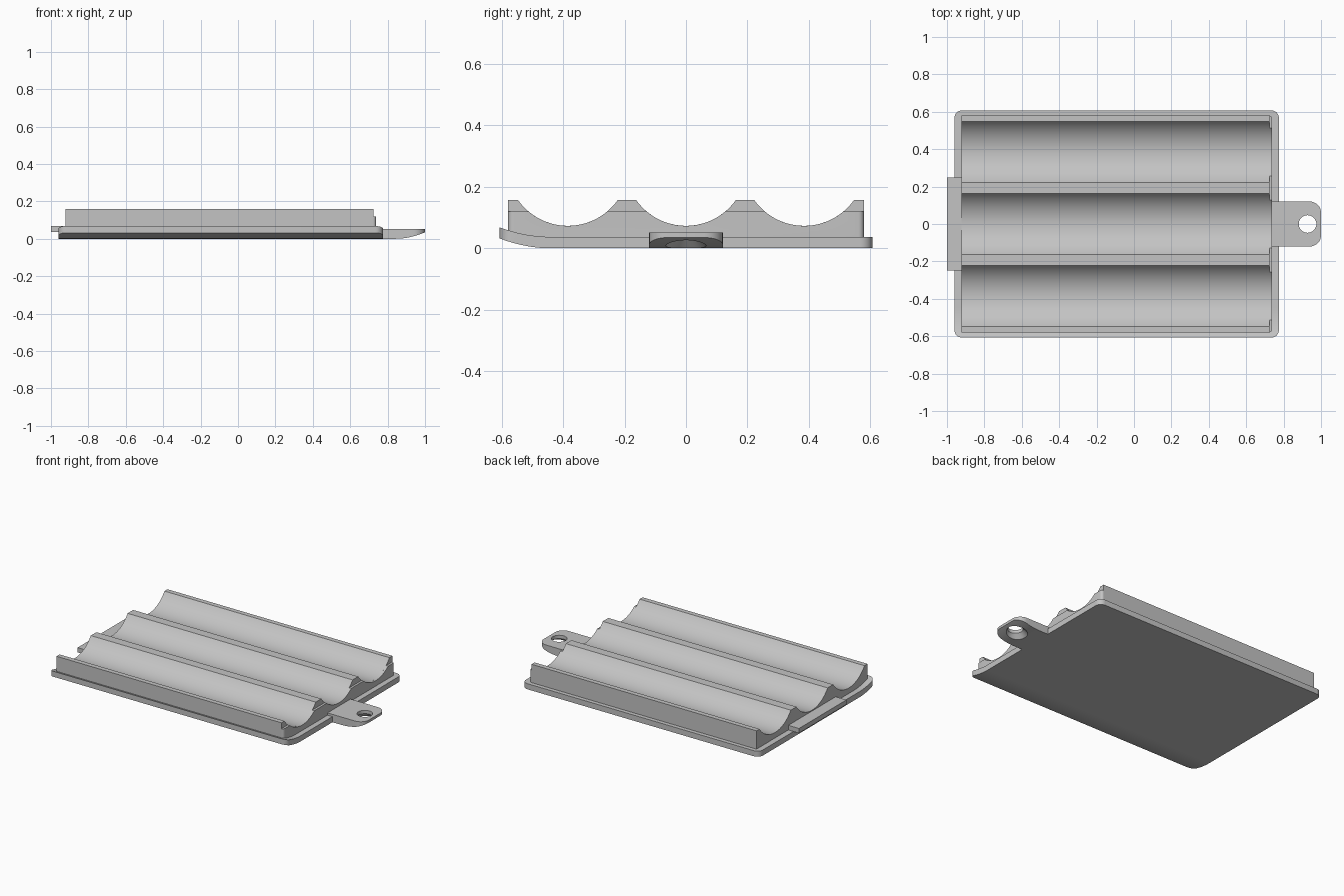
import bpy, bmesh, math
from mathutils import Matrix

old = bpy.data.objects.get("Cube")
if old:
    bpy.data.objects.remove(old, do_unlink=True)

grey = bpy.data.materials.new("light grey plastic")
COLOUR = (0.55, 0.55, 0.55, 1)
grey.diffuse_color = COLOUR
grey.use_nodes = True
grey.node_tree.nodes["Principled BSDF"].inputs["Base Color"].default_value = COLOUR


def make(name, bm):
    bmesh.ops.recalc_face_normals(bm, faces=bm.faces)
    mesh = bpy.data.meshes.new(name)
    bm.to_mesh(mesh)
    bm.free()
    mesh.materials.append(grey)
    obj = bpy.data.objects.new(name, mesh)
    bpy.context.collection.objects.link(obj)
    return obj


def loft(name, sections):
    """Skin closed rings of equal length and cap both ends."""
    bm = bmesh.new()
    rings = [[bm.verts.new(p) for p in s] for s in sections]
    n = len(rings[0])
    for a, b in zip(rings, rings[1:]):
        for i in range(n):
            j = (i + 1) % n
            bm.faces.new((a[i], a[j], b[j], b[i]))
    bm.faces.new(rings[0])
    bm.faces.new(rings[-1])
    return make(name, bm)


def smooth(obj):
    bpy.ops.object.select_all(action="DESELECT")
    obj.select_set(True)
    bpy.context.view_layer.objects.active = obj
    bpy.ops.object.shade_smooth_by_angle(angle=math.radians(30))


def corner(r, steps=8):
    """(distance from the end, side inset) pairs around a rounded corner."""
    angles = [i * math.pi / 2 / steps for i in range(steps + 1)]
    return [(r - r * math.sin(a), r - r * math.cos(a)) for a in reversed(angles)]


# Cover plate: rounded corners, front edge curling upwards
X0, X1, HALF, BEND = -0.96, 0.775, 0.607, -0.44
stations = [(-HALF + d, inset) for d, inset in corner(0.04)]
stations += [(-HALF + 0.04 + (BEND + HALF - 0.04) * i / 8, 0) for i in range(1, 9)]
stations += [(HALF - d, inset) for d, inset in reversed(corner(0.04))]
plate = []
for y, inset in stations:
    t = max(0, (BEND - y) / (BEND + HALF)) ** 2
    low, high = 0.032 * t, 0.037 + 0.031 * t
    plate.append([(X0 + inset, y, low), (X1 - inset, y, low),
                  (X1 - inset, y, high), (X0 + inset, y, high)])
smooth(loft("cover_plate", plate))

# Scalloped cradle block with three round troughs
RADIUS, AXIS, SIDE = 0.199, 0.272, 0.58


def cradle_profile(top, steps=24):
    half = math.asin(math.sqrt(RADIUS ** 2 - (AXIS - top) ** 2) / RADIUS)
    pts = [(-SIDE, 0.03), (-SIDE, top)]
    for centre in (-0.385, 0, 0.385):
        for i in range(steps + 1):
            a = -half + 2 * half * i / steps
            pts.append((centre + RADIUS * math.sin(a), AXIS - RADIUS * math.cos(a)))
    return pts + [(SIDE, top), (SIDE, 0.03)]


tall = cradle_profile(0.158)
smooth(loft("battery_cradle", [[(x, y, z) for y, z in tall] for x in (-0.922, 0.724)]))

# Lower end lip of the cradle, with rounded outer corners
short = cradle_profile(0.119)
lip = []
for x, inset in [(0.70, 0)] + [(0.739 - d, i) for d, i in reversed(corner(0.018, 5))]:
    lim = SIDE - inset
    lip.append([(x, max(-lim, min(lim, y)), z) for y, z in short])
smooth(loft("cradle_end_lip", lip))

# Locating tongue on the opposite end
bm = bmesh.new()
bmesh.ops.create_cube(bm, size=1, matrix=Matrix.Translation((-0.95, 0, 0.052))
                      @ Matrix.Diagonal((0.1, 0.495, 0.031, 1)))
make("locating_tongue", bm)

# Screw tab: rounded outline, underside curving up to the tip
ends = [(0.737, 0)] + [(0.84 + 0.02 * i, 0) for i in range(5)]
ends += [(1 - d, inset) for d, inset in reversed(corner(0.06))]
tab_sections = []
for x, inset in ends:
    w = 0.12 - inset
    low = 0.035 * (max(0, x - 0.84) / 0.16) ** 2
    tab_sections.append([(x, -w, low), (x, w, low), (x, w, 0.052), (x, -w, 0.052)])
tab = loft("screw_tab", tab_sections)

# Screw hole, widened towards the underside
for r_low, r_high, z_low, z_high in ((0.047, 0.047, -0.1, 0.2), (0.075, 0.047, 0, 0.03)):
    bm = bmesh.new()
    bmesh.ops.create_cone(bm, cap_ends=True, segments=40, radius1=r_low, radius2=r_high,
                          depth=z_high - z_low,
                          matrix=Matrix.Translation((0.928, 0, (z_low + z_high) / 2)))
    cutter = make("hole_cutter", bm)
    cutter.hide_render = True
    mod = tab.modifiers.new("hole", "BOOLEAN")
    mod.operation = "DIFFERENCE"
    mod.solver = "EXACT"
    mod.object = cutter
    bpy.context.view_layer.objects.active = tab
    bpy.ops.object.modifier_apply(modifier=mod.name)
    bpy.data.objects.remove(cutter, do_unlink=True)
smooth(tab)
